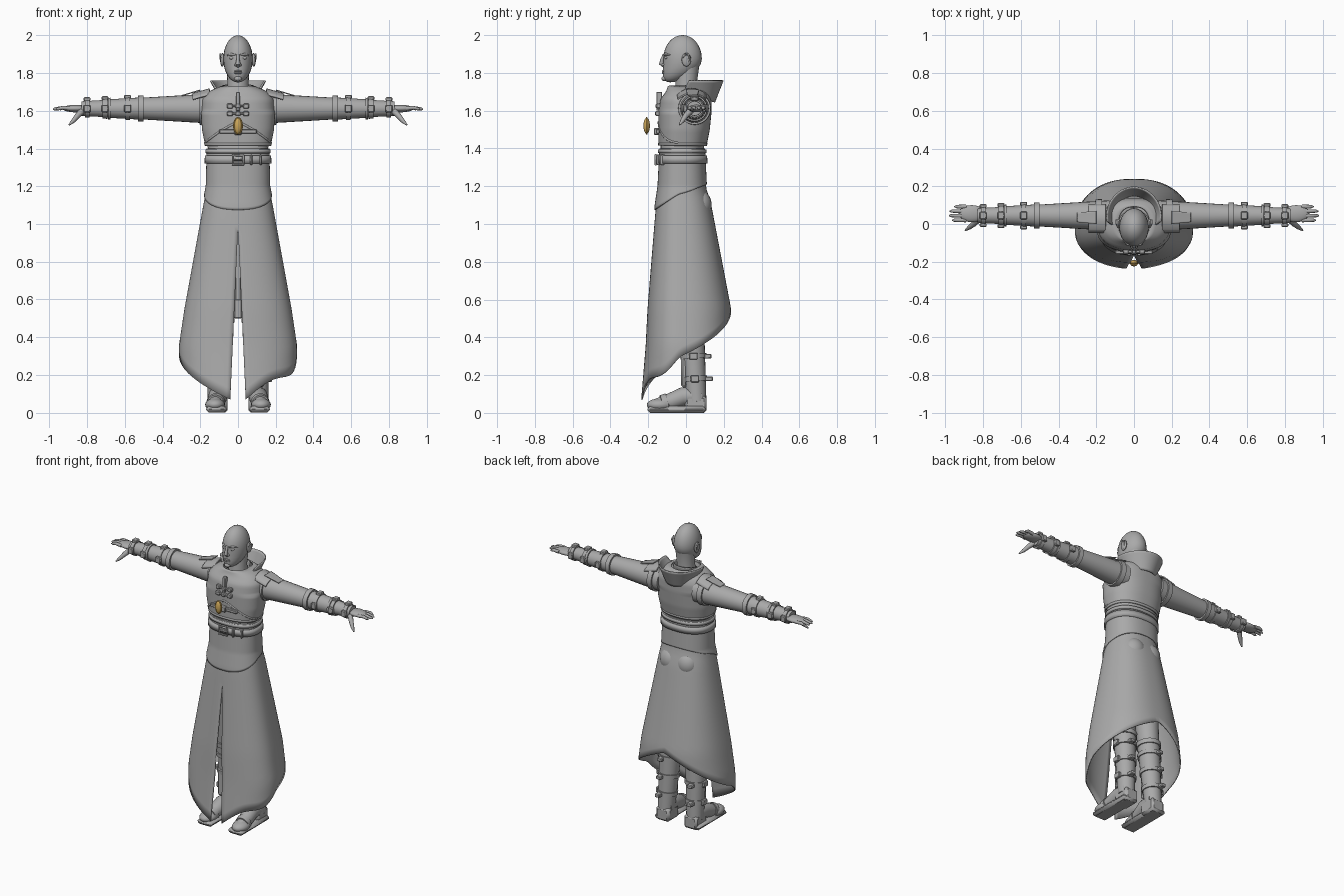
import bpy, bmesh
from math import sin, cos, asin, pi, tau, radians
from mathutils import Vector

default_cube = bpy.data.objects.get("Cube")
if default_cube:
    bpy.data.objects.remove(default_cube)


def material(name, rgb):
    mat = bpy.data.materials.new(name)
    mat.use_nodes = True
    mat.diffuse_color = (*rgb, 1)
    mat.node_tree.nodes["Principled BSDF"].inputs["Base Color"].default_value = (*rgb, 1)
    return mat


GREY = material("plain grey", (.4, .4, .4))
GOLD = material("gold", (.6, .38, .1))


def finish(name, bm, mirror=False, mat=GREY, thick=0):
    bmesh.ops.remove_doubles(bm, verts=bm.verts, dist=.0002)
    bmesh.ops.recalc_face_normals(bm, faces=bm.faces)
    mesh = bpy.data.meshes.new(name)
    bm.to_mesh(mesh)
    bm.free()
    mesh.materials.append(mat)
    mesh.shade_smooth()
    mesh.set_sharp_from_angle(angle=radians(40))
    ob = bpy.data.objects.new(name, mesh)
    bpy.context.collection.objects.link(ob)
    if thick:
        solid = ob.modifiers.new("thickness", "SOLIDIFY")
        solid.thickness = thick
        solid.offset = 0
    if mirror:
        ob.modifiers.new("mirror", "MIRROR").use_mirror_merge = False


def sheet(name, surface, across=32, down=8, caps=False, **options):
    """Grid of surface(u, v); a closed one may be capped."""
    bm = bmesh.new()
    grid = [[bm.verts.new(surface(i / across, j / down)) for i in range(across + 1)] for j in range(down + 1)]
    for upper, lower in zip(grid, grid[1:]):
        for i in range(across):
            bm.faces.new((upper[i], upper[i + 1], lower[i + 1], lower[i]))
    if caps:
        bm.faces.new(grid[0])
        bm.faces.new(grid[-1])
    finish(name, bm, **options)


def tube(name, path, radii, sides=12, **options):
    """Round tube through a path, with one radius or one per point."""
    path = [Vector(p) for p in path]
    if not isinstance(radii, list):
        radii = [radii] * len(path)

    def surface(u, v):
        i = round(v * (len(path) - 1))
        along = (path[min(i + 1, len(path) - 1)] - path[max(i - 1, 0)]).normalized()
        side = along.orthogonal().normalized() if abs(along.y) > .9 else along.cross((0, 1, 0)).normalized()
        return path[i] + radii[i] * (side * cos(tau * u) + along.cross(side) * sin(tau * u))

    sheet(name, surface, sides, len(path) - 1, caps=True, **options)


def box(name, centre, size, bevel=.004, **options):
    bm = bmesh.new()
    bmesh.ops.create_cube(bm, size=1)
    for vert in bm.verts:
        vert.co = [c + s * p for c, s, p in zip(centre, size, vert.co)]
    bmesh.ops.bevel(bm, geom=bm.edges[:], offset=bevel, segments=1, affect="EDGES")
    finish(name, bm, **options)


def ball(name, centre, radii, jaw=0, **options):
    """Ellipsoid; jaw pushes its lower half forward."""
    bm = bmesh.new()
    bmesh.ops.create_uvsphere(bm, u_segments=24, v_segments=16, radius=1)
    for vert in bm.verts:
        drop = min(0, vert.co.z) ** 2
        vert.co = [c + r * p for c, r, p in zip(centre, radii, vert.co)]
        vert.co.y -= jaw * drop
    finish(name, bm, **options)


# Body outline: height, half width, front and back
OUTLINE = [(0, .3, -.24, .24), (.35, .31, -.21, .24), (.55, .28, -.2, .235), (1.1, .18, -.155, .13),
           (1.2, .16, -.14, .1), (1.4, .155, -.13, .09), (1.5, .175, -.13, .11), (1.6, .18, -.13, .12),
           (1.66, .175, -.12, .12), (1.7, .14, -.09, .11), (1.73, .07, -.08, .08)]
ROUND = .85


def outline(z):
    for low, high in zip(OUTLINE, OUTLINE[1:]):
        if z <= high[0]:
            break
    k = min(1, (z - low[0]) / (high[0] - low[0]))
    return [a + (b - a) * k for a, b in zip(low[1:], high[1:])]


def signed_power(value):
    return abs(value) ** ROUND * (1 if value > 0 else -1)


def body_point(angle, z, grow=0):
    """Point on the body; angle 0 is the front and a quarter turn the left."""
    width, front, back = outline(z)
    middle = -.03 if z < 1.6 else 0
    reach = middle - front if cos(angle) > 0 else back - middle
    return ((width + grow) * signed_power(sin(angle)), middle - (reach + grow) * signed_power(cos(angle)), z)


def shell(name, top, bottom, grow=0, slit_top=0, thick=.008, down=24):
    """Cloth around the body, down to bottom(angle), with a slit below slit_top."""
    def surface(u, v):
        z = top + (bottom(tau * u) - top) * v
        gap = max(0, slit_top - z) * .045
        start = asin((gap / outline(z)[0]) ** (1 / ROUND))
        return body_point(start + (tau - 2 * start) * u, z, grow)

    sheet(name, surface, 96, down, thick=thick)


def coat_hem(angle):
    jag = .03 * sin(4 * angle) if angle < pi / 2 else 0
    return .07 + .15 * min(angle, tau - angle) + jag


def wrap_hem(angle):
    return 1.16 - .085 * cos(angle) if cos(angle) > 0 else 1.16 - .05 * cos(angle)


# Coat, jacket and belts
shell("coat_skirt", 1.45, coat_hem, slit_top=.98)
shell("hip_wrap", 1.4, wrap_hem, grow=.007)
ball("coat_seat", (.06, .07, 1.1), (.075, .066, .08), mirror=True)
shell("jacket", 1.73, lambda angle: 1.42, grow=.012)
shell("jacket_rim", 1.43, lambda angle: 1.415, grow=.014, down=1)
shell("waist_sash", 1.395, lambda angle: 1.375, grow=.012, thick=.012, down=1)
shell("belt", 1.362, lambda angle: 1.32, grow=.012, thick=.016, down=1)
tube("jacket_hem_trim", [body_point(a / 10, 1.54 - .11 * sin(a / 10), .014) for a in range(16)], .006, mirror=True)


def on_front(name, x, z, width, height, depth=.02, **options):
    """Plate on the front of the body at the given place."""
    y = outline(z)[1] + x * x * 2 - .02
    box(name, (x, y, z), (width, depth, height), **options)


def ring_frame(name, centre, width, height, wire, steps, **options):
    x, y, z = centre
    turns = [tau * (i + .5) / steps for i in range(steps + 1)]
    tube(name, [(x + width * sin(a), y, z + height * cos(a)) for a in turns], wire, **options)


ring_frame("belt_buckle", (0, -.16, 1.34), .04, .035, .007, 4)
on_front("belt_pin", 0, 1.34, .05, .01, .03)
for x in (.07, .12):
    on_front("belt_loop", x, 1.34, .012, .055, .03)
on_front("chest_strap", 0, 1.49, .2, .022)
on_front("chest_buckle", 0, 1.49, .04, .035, .04)
on_front("front_placket", 0, 1.65, .022, .1, .03)
for z in (1.585, 1.625):
    on_front("clasp_band", 0, z, .1, .01)
    on_front("front_clasp", 0, z, .028, .022, .03)
    on_front("side_clasp", .043, z, .03, .026, .03, mirror=True)
PENDANT = (0, -.208, 1.52)
ball("pendant", PENDANT, (.02, .017, .042), mat=GOLD)
ring_frame("pendant_rim", PENDANT, .022, .043, .004, 20, mat=GOLD)


# Collars and shoulder flaps
def flared_collar(u, v):
    start = 1 + .4 * v
    angle = start + (tau - 2 * start) * u
    back = max(0, -cos(angle))
    radius = .1 + .045 * v
    return radius * sin(angle), .04 - (radius + .01 * back) * cos(angle), 1.76 - (.085 + .03 * back) * (1 - v)


def inner_collar(u, v):
    radius = .077 + .007 * v
    return radius * sin(tau * u), -.012 - radius * cos(tau * u), 1.69 + .04 * v - .014 * v * cos(tau * u)


def shoulder_flap(u, v):
    return .15 + .09 * u, .03 + .15 * (v - .5), 1.715 - .025 * u - .12 * (v - .5) ** 2


def shoulder_tab(u, v):
    return .2 + .1 * u, .035 + (.07 - .02 * u) * (v - .5), 1.71 - .03 * u


sheet("flared_collar", flared_collar, thick=.008)
sheet("inner_collar", inner_collar, thick=.008)
sheet("shoulder_flap", shoulder_flap, thick=.008, mirror=True)
sheet("shoulder_tab", shoulder_tab, thick=.006, mirror=True)

# Head and face
tube("neck", [(0, 0, 1.66), (0, 0, 1.74), (0, .01, 1.84)], [.065, .056, .06], sides=24)
ball("head", (0, -.018, 1.875), (.078, .102, .125), jaw=.065)
tube("nose", [(0, -.115, 1.9), (0, -.127, 1.87), (0, -.13, 1.85), (0, -.115, 1.835)], [.007, .009, .013, .009])
ball("nostril", (.011, -.12, 1.843), (.008, .01, .007), mirror=True)
for name, z in (("upper_lip", 1.81), ("lower_lip", 1.8)):
    ball(name, (0, -.116, z), (.022, .012, .006))
ball("chin", (0, -.113, 1.77), (.02, .017, .014))
ball("eye", (.032, -.105, 1.88), (.015, .009, .008), mirror=True)
tube("brow", [(.012, -.116, 1.896), (.035, -.107, 1.9), (.058, -.084, 1.894)], [.004, .007, .003], mirror=True)
ball("ear", (.083, .002, 1.87), (.011, .025, .036), mirror=True)
tube("ear_rim", [(.086, -.015, 1.88), (.094, 0, 1.9), (.094, .02, 1.885), (.085, .004, 1.84)], .005, mirror=True)

# Arms: every part follows one tapering line
ARM = Vector((0, .045, 1.612))


def arm_radius(x):
    return .088 - .06 * x


def arm_part(name, start, end, grow=0):
    spots = [start + (end - start) * i / 4 for i in range(5)]
    tube(name, [ARM + Vector((x, 0, 0)) for x in spots], [arm_radius(x) + grow for x in spots], sides=24, mirror=True)


arm_part("sleeve", .13, .52)
arm_part("armhole_trim", .17, .205, .01)
arm_part("sleeve_cuff", .5, .53, .012)
arm_part("bracer", .52, .68, .002)
arm_part("bracer_edge", .675, .69, .01)
arm_part("wrist_guard", .69, .83)
for x in (.585, .705, .8):
    arm_part("arm_strap", x - .012, x + .012, .008)
    for angle in (0, pi / 2, -pi / 2):
        reach = arm_radius(x) + .01
        place = ARM + Vector((x, reach * sin(angle), reach * cos(angle)))
        box("arm_buckle", place, (.036, .02 + .02 * cos(angle), .04 - .02 * cos(angle)), mirror=True)

# Hands
ball("palm", (.86, .055, 1.612), (.07, .045, .02), mirror=True)
for i in range(4):
    y = .02 + .024 * i
    tip = .982 - .01 * (i - 1.3) ** 2
    tube("finger", [(.89, y, 1.612), (.93, y, 1.616), (tip - .01, y, 1.61), (tip, y, 1.607)],
         [.011, .01, .008, .003], mirror=True)
tube("thumb", [(.82, .03, 1.605), (.85, 0, 1.575), (.875, -.02, 1.545), (.895, -.034, 1.525)],
     [.018, .015, .011, .004], mirror=True)


# Legs and strapped boots
def leg_point(z):
    return Vector((.11 - .03 * z, .06 - .07 * z, z))


def leg_part(name, low, high, grow=0):
    path = [leg_point(low + (high - low) * i / 4) for i in range(5)]
    tube(name, path, [.047 + .04 * p.z + grow for p in path], sides=24, mirror=True)


leg_part("leg", .4, 1)
leg_part("boot_shaft", .06, .5, .003)
leg_part("boot_top", .48, .51, .01)
box("shin_guard", (.105, -.01, .23), (.07, .035, .19), bevel=.012, mirror=True)
for z in (.18, .3, .42):
    leg_part("boot_strap", z - .013, z + .013, .01)
    box("boot_buckle", leg_point(z) + Vector((.06 + .03 * z, 0, 0)), (.02, .045, .036), mirror=True)
    box("boot_strap_end", leg_point(z) + Vector((.015, .07, 0)), (.035, .05, .024), mirror=True)
ball("toe_cap", (.122, -.14, .042), (.052, .068, .034), mirror=True)
tube("foot", [(.124, -.18, .04), (.115, -.08, .06), (.108, -.02, .085), (.105, .08, .09)],
     [.026, .046, .05, .05], sides=20, mirror=True)
box("sole", (.115, -.05, .018), (.11, .31, .035), bevel=.015, mirror=True)
box("boot_heel", (.105, .052, .045), (.1, .115, .09), bevel=.014, mirror=True)
tube("toe_strap", [(.12, -.13, .048), (.117, -.1, .054)], [.046, .05], sides=20, mirror=True)

# Strap hanging inside the coat opening
box("hanging_strap", (0, -.06, .73), (.028, .012, .46))
box("hanging_strap_buckle", (0, -.066, .55), (.04, .016, .1))
